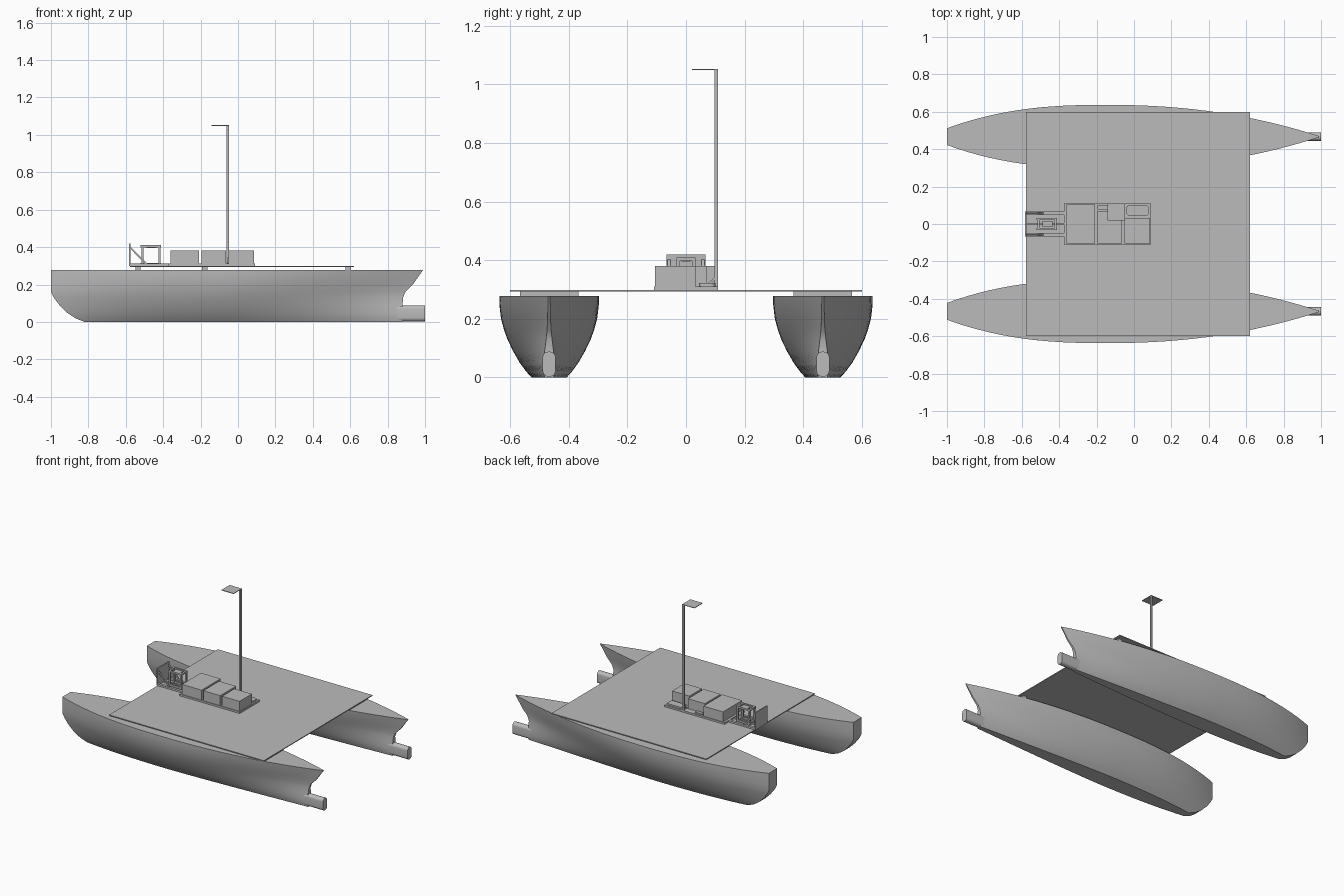
import bpy, bmesh
from mathutils import Vector

cube = bpy.data.objects.get("Cube")
if cube:
    bpy.data.objects.remove(cube, do_unlink=True)

grey = bpy.data.materials.new("plain grey")
grey.use_nodes = True
grey.diffuse_color = (0.5, 0.5, 0.5, 1)
grey.node_tree.nodes["Principled BSDF"].inputs["Base Color"].default_value = (0.5, 0.5, 0.5, 1)


def finish(name, bm, smooth=False):
    bmesh.ops.recalc_face_normals(bm, faces=bm.faces)
    mesh = bpy.data.meshes.new(name)
    bm.to_mesh(mesh)
    bm.free()
    mesh.materials.append(grey)
    ob = bpy.data.objects.new(name, mesh)
    bpy.context.collection.objects.link(ob)
    if smooth:
        bpy.ops.object.select_all(action='DESELECT')
        ob.select_set(True)
        bpy.context.view_layer.objects.active = ob
        bpy.ops.object.shade_smooth_by_angle(angle=0.7)
    return ob


def box(name, x, y, z, round_axis=None, radius=0.01):
    """Box from ranges; edges along round_axis may be rounded."""
    bm = bmesh.new()
    bmesh.ops.create_cube(bm, size=1)
    for v in bm.verts:
        v.co = [r[0] if c < 0 else r[1] for c, r in zip(v.co, (x, y, z))]
    if round_axis is not None:
        edges = [e for e in bm.edges
                 if abs((e.verts[0].co - e.verts[1].co).normalized()[round_axis]) > 0.9]
        bmesh.ops.bevel(bm, geom=edges, offset=radius, segments=6,
                        profile=0.5, affect='EDGES')
    return finish(name, bm, round_axis is not None)


def bar(name, a, b, t):
    """Square bar of thickness t between two points."""
    a, b = Vector(a), Vector(b)
    bm = bmesh.new()
    bmesh.ops.create_cube(bm, size=1)
    turn = (b - a).to_track_quat('Z', 'Y')
    for v in bm.verts:
        v.co = turn @ Vector((v.co.x * t, v.co.y * t, v.co.z * (b - a).length)) + (a + b) / 2
    return finish(name, bm)


# Waterlines: height, stern x, bow x, half widths (middle, stern, bow), bow fullness
WATERLINES = [
    (0.278, -1, 0.99, 0.17, 0.045, 0.003, 2.2),
    (0.25, -1, 0.97, 0.17, 0.045, 0.004, 2.1),
    (0.2, -1, 0.935, 0.164, 0.044, 0.005, 1.9),
    (0.16, -1, 0.895, 0.153, 0.042, 0.007, 1.75),
    (0.13, -0.985, 0.882, 0.142, 0.04, 0.01, 1.65),
    (0.09, -0.955, 0.88, 0.123, 0.038, 0.015, 1.5),
    (0.05, -0.915, 0.88, 0.1, 0.035, 0.02, 1.4),
    (0.02, -0.87, 0.88, 0.078, 0.03, 0.02, 1.3),
    (0, -0.82, 0.88, 0.06, 0.025, 0.015, 1.3),
]
MIDDLE = -0.15
STATIONS = 36


def hull(name, centre):
    bm = bmesh.new()
    rings = []
    for i in range(STATIONS + 1):
        u = i / STATIONS
        left, right = [], []
        for z, xs, xe, mid, stern, bow, power in WATERLINES:
            x = xs + (xe - xs) * u
            if x < MIDDLE:
                end, q = stern, ((MIDDLE - x) / (MIDDLE - xs)) ** 2.5
            else:
                end, q = bow, ((x - MIDDLE) / (xe - MIDDLE)) ** power
            w = end + (mid - end) * (1 - q)
            left.append(bm.verts.new((x, centre + w, z)))
            right.append(bm.verts.new((x, centre - w, z)))
        rings.append(left + right[::-1])
    n = len(rings[0])
    for a, b in zip(rings, rings[1:]):
        for k in range(n):
            j = (k + 1) % n
            bm.faces.new((a[k], a[j], b[j], b[k]))
    # transom and stem
    for ring in (rings[0], rings[-1]):
        for k in range(n // 2 - 1):
            bm.faces.new((ring[k], ring[k + 1], ring[n - 2 - k], ring[n - 1 - k]))
    return finish(name, bm, True)


# Hulls with bow bulbs and deck spacers
for side, s in (("left", 1), ("right", -1)):
    c = s * 0.467
    hull(side + "_hull", c)
    box(side + "_bow_bulb", (0.7, 1.0), (c - 0.022, c + 0.022), (0.003, 0.088), 0, 0.02)
    for k, x in enumerate((-0.535, -0.178, 0.59)):
        box(f"{side}_deck_spacer_{k}", (x - 0.014, x + 0.014),
            (c - 0.1, c + 0.1), (0.276, 0.294))

# Deck
box("deck_plate", (-0.577, 0.62), (-0.6, 0.6), (0.293, 0.299))

# Equipment tray and cases
box("equipment_tray", (-0.375, 0.09), (-0.11, 0.11), (0.298, 0.311))
box("aft_case", (-0.36, -0.208), (-0.105, 0.105), (0.31, 0.381))
box("middle_case", (-0.195, -0.064), (-0.105, 0.07), (0.31, 0.381))
box("forward_case", (-0.05, 0.085), (-0.105, 0.032), (0.31, 0.381))
box("small_block", (-0.195, -0.14), (0.078, 0.1), (0.31, 0.32))
box("rounded_block", (-0.04, 0.08), (0.045, 0.1), (0.31, 0.322), 2, 0.015)

# Mast with top panel
box("mast", (-0.061, -0.048), (0.098, 0.11), (0.3, 1.05))
box("mast_panel", (-0.142, -0.048), (0.02, 0.11), (1.048, 1.052))
bar("mast_brace", (-0.055, 0.07, 0.312), (-0.055, 0.104, 0.342), 0.008)

# Stern frame: rails, end plate, diagonals
for side, s in (("left", 1), ("right", -1)):
    y = s * 0.058
    box(side + "_frame_rail", (-0.58, -0.375), (y - 0.009, y + 0.009), (0.298, 0.311))
    bar(side + "_frame_diagonal", (-0.578, y, 0.4), (-0.485, y, 0.305), 0.009)
box("centre_rail", (-0.57, -0.375), (-0.006, 0.006), (0.298, 0.308))
box("stern_end_plate", (-0.584, -0.576), (-0.067, 0.067), (0.298, 0.419))

# Winch stand: posts and square rings
for level, z in (("lower", 0.309), ("upper", 0.404)):
    for k, y in enumerate((-0.027, 0.027)):
        bar(f"stand_{level}_side_{k}", (-0.52, y, z), (-0.412, y, z), 0.012)
    for k, x in enumerate((-0.51, -0.42)):
        bar(f"stand_{level}_end_{k}", (x, -0.03, z), (x, 0.03, z), 0.012)
for i, x in enumerate((-0.51, -0.42)):
    for j, y in enumerate((-0.027, 0.027)):
        bar(f"stand_post_{i}{j}", (x, y, 0.3), (x, y, 0.408), 0.012)
box("stand_cross_plate", (-0.49, -0.435), (-0.015, 0.015), (0.396, 0.406))
